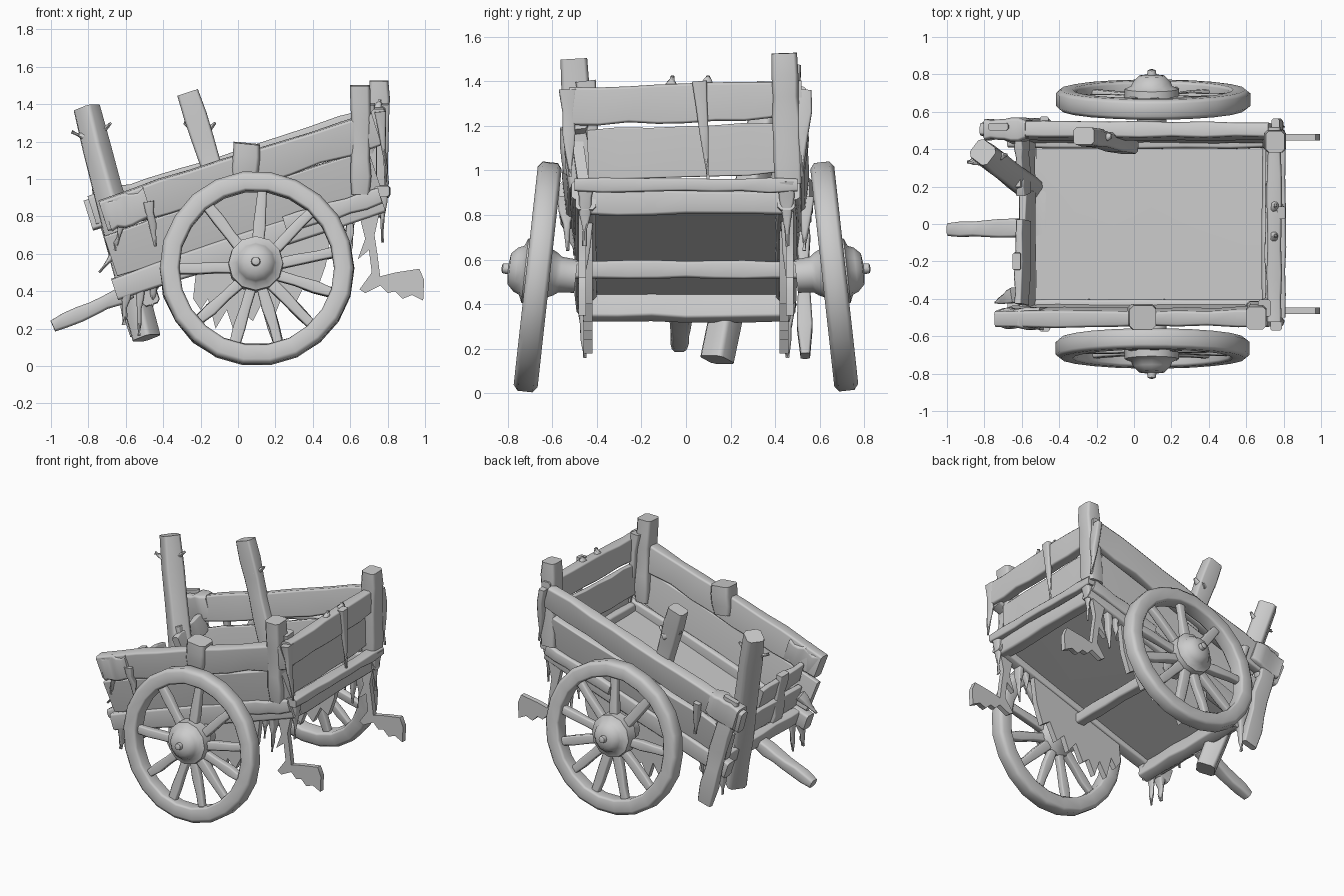
import bpy, bmesh, math, random
from mathutils import Vector, Matrix

random.seed(4)
if "Cube" in bpy.data.objects:
    bpy.data.objects.remove(bpy.data.objects["Cube"])

wood = bpy.data.materials.new("weathered_grey")
wood.use_nodes = True
GREY = (0.6, 0.6, 0.6, 1)
wood.diffuse_color = GREY
wood.node_tree.nodes["Principled BSDF"].inputs["Base Color"].default_value = GREY
FLIP = Matrix.Scale(-1, 4, (0, 1, 0))


def finish(name, bm, matrix=None):
    if matrix:
        bm.transform(matrix)
    bmesh.ops.recalc_face_normals(bm, faces=bm.faces)
    mesh = bpy.data.meshes.new(name)
    bm.to_mesh(mesh)
    bm.free()
    mesh.materials.append(wood)
    ob = bpy.data.objects.new(name, mesh)
    bpy.context.collection.objects.link(ob)
    bpy.ops.object.select_all(action='DESELECT')
    ob.select_set(True)
    bpy.context.view_layer.objects.active = ob
    bpy.ops.object.shade_smooth_by_angle(angle=math.radians(52))
    ob.modifiers.new("even_shading", 'WEIGHTED_NORMAL').keep_sharp = True
    return ob


def skin(bm, rings, closed=False):
    """Bridge equal vertex rings; cap the ends unless closed."""
    n = len(rings[0])
    pairs = list(zip(rings, rings[1:])) + ([(rings[-1], rings[0])] if closed else [])
    for a, b in pairs:
        for i in range(n):
            j = (i + 1) % n
            bm.faces.new((a[i], a[j], b[j], b[i]))
    if not closed:
        bm.faces.new(rings[0])
        bm.faces.new(rings[-1])


def beam(name, p0, p1, w, h, side=(0, 1, 0), steps=6, wear=0.005, taper=1.0, matrix=None):
    """Worn timber with chamfered edges; w runs along side, h across it."""
    p0, p1 = Vector(p0), Vector(p1)
    d = (p1 - p0).normalized()
    s = Vector(side)
    s = (s - d * s.dot(d)).normalized()
    u = d.cross(s)
    bm, rings = bmesh.new(), []
    c = 0.16 * min(w, h)
    for k in range(steps + 1):
        t = k / steps
        f = 1 + (taper - 1) * t
        if k in (0, steps):
            f *= 0.95
        a, b = w / 2 * f, h / 2 * f
        a += random.uniform(-wear, wear)
        b += random.uniform(-wear, wear)
        mid = p0.lerp(p1, t) + u * random.uniform(-wear, wear) * 0.6
        pts = ((a - c, b), (a, b - c), (a, c - b), (a - c, -b),
               (c - a, -b), (-a, c - b), (-a, b - c), (c - a, b))
        rings.append([bm.verts.new(mid + s * x + u * y) for x, y in pts])
    skin(bm, rings)
    return finish(name, bm, matrix)


def lathe(name, profile, sides, matrix, closed=False, wear=0.0):
    """Turn a (radius, y) profile about the y axis."""
    bm, rings = bmesh.new(), []
    for i in range(sides):
        a = 2 * math.pi * i / sides
        k = 1 + random.uniform(-wear, wear)
        rings.append([bm.verts.new((r * k * math.cos(a), y, r * k * math.sin(a)))
                      for r, y in profile])
    if closed:
        skin(bm, rings, True)
    else:
        skin(bm, [list(col) for col in zip(*rings)])
    return finish(name, bm, matrix)


def ragged(name, outline, y, thick, matrix=None):
    """Thin torn sheet cut from an x-z outline."""
    bm = bmesh.new()
    face = bm.faces.new([bm.verts.new((x, y - thick / 2, z)) for x, z in outline])
    grown = bmesh.ops.extrude_face_region(bm, geom=[face])["geom"]
    bmesh.ops.translate(bm, vec=(0, thick, 0),
                        verts=[v for v in grown if isinstance(v, bmesh.types.BMVert)])
    return finish(name, bm, matrix)


def splinter(name, p0, p1, w, matrix=None, side=(0, 1, 0)):
    return beam(name, p0, p1, w, w * 0.7, side, 4, 0.006, 0.15, matrix)


# Wheels, leaning outward at the bottom
RIM = [(0.415, -0.038), (0.43, -0.054), (0.495, -0.054), (0.52, -0.034),
       (0.52, 0.034), (0.495, 0.054), (0.43, 0.054), (0.415, 0.038)]
HUB = [(0.01, -0.165), (0.022, -0.16), (0.025, -0.135), (0.07, -0.13), (0.1, -0.1),
       (0.11, -0.075), (0.145, -0.06), (0.15, 0.02), (0.11, 0.05), (0.095, 0.08),
       (0.08, 0.1), (0.075, 0.17), (0.01, 0.17)]
SPOKES = [86, 46, 12, -18, -46, -74, -106, -138, 180, 128]
lean = Matrix.Rotation(math.radians(-6.3), 4, 'X')
near_wheel = Matrix.Translation((0.1, -0.665, 0.522)) @ lean
for label, m in (("right", near_wheel), ("left", FLIP @ near_wheel)):
    lathe(label + "_wheel_rim", RIM, 22, m, True, 0.006)
    lathe(label + "_wheel_hub", HUB, 12, m @ Matrix.Translation((-0.005, 0, 0.022)))
    for deg in SPOKES:
        a = math.radians(deg)
        d = Vector((math.cos(a), 0, math.sin(a)))
        beam(label + "_wheel_spoke", d * 0.11, d * 0.44, 0.055, 0.065,
             steps=3, wear=0.004, taper=0.85, matrix=m)
beam("axle", (0.1, -0.52, 0.555), (0.1, 0.52, 0.555), 0.08, 0.08, (1, 0, 0), 8, 0.003)

# Sloping bed
beam("floor", (-0.52, 0, 0.435), (0.72, 0, 0.86), 0.86, 0.03, wear=0.001)

# Side walls: chassis beam, lower board and top rail, flaring outward
for label, m in (("right", None), ("left", FLIP)):
    far = label == "left"
    x0, dz = (-0.8, 0.03) if far else (-0.72, 0)
    beam(label + "_chassis_beam", (-0.66, -0.45, 0.41), (0.77, -0.45, 0.885),
         0.09, 0.13, matrix=m)
    beam(label + "_chassis_runner", (0.25, -0.475, 0.755), (0.76, -0.475, 0.91),
         0.08, 0.09, matrix=m)
    beam(label + "_lower_board", (-0.68, -0.47, 0.585), (0.73, -0.475, 1.055),
         0.05, 0.23, (0, 1, 0.15), matrix=m)
    beam(label + "_top_rail", (x0, -0.5, 0.8 + dz + (x0 + 0.72) * 0.33),
         (0.74, -0.495, 1.27 + dz), 0.085, 0.18, (0, 1, 0.12), 9, 0.007, matrix=m)
    beam(label + "_rail_end_wrap", (x0 + 0.02, -0.505, 0.8 + dz),
         (x0 + 0.24, -0.505, 0.87 + dz), 0.11, 0.17, wear=0.01, matrix=m)
    splinter(label + "_rail_splinter", (-0.48, -0.54, 0.88), (-0.44, -0.53, 0.64), 0.08, m)
    splinter(label + "_rail_stub", (-0.62, -0.51, 0.76), (-0.66, -0.5, 0.62), 0.06, m)
    splinter(label + "_corner_strip", (0.76, -0.53, 1.36), (0.8, -0.52, 0.97), 0.08, m)
    # Drips hanging from the chassis
    for x, top, low, w in ((0.78, 0.95, 0.66, 0.08), (0.6, 0.78, 0.52, 0.06),
                           (0.54, 0.76, 0.6, 0.06), (-0.6, 0.4, 0.22, 0.09),
                           (-0.52, 0.44, 0.16, 0.08), (-0.45, 0.46, 0.32, 0.08)):
        splinter(label + "_chassis_drip", (x, -0.45, top), (x - 0.01, -0.455, low), w, m)
    # Torn scraps below the chassis and the scrap trailing behind
    ragged(label + "_torn_skirt", [
        (-0.22, 0.55), (-0.24, 0.36), (-0.2, 0.3), (-0.16, 0.36),
        (-0.12, 0.2), (-0.06, 0.3), (-0.02, 0.18), (0.03, 0.28), (0.08, 0.24),
        (0.14, 0.36), (0.2, 0.28), (0.24, 0.38), (0.3, 0.32), (0.36, 0.44),
        (0.42, 0.4), (0.47, 0.54), (0.5, 0.76)], -0.44, 0.04, m)
    ragged(label + "_trailing_scrap", [
        (0.64, 0.84), (0.68, 0.68), (0.64, 0.57), (0.7, 0.62), (0.715, 0.5), (0.65, 0.41),
        (0.68, 0.39), (0.76, 0.43), (0.8, 0.39), (0.84, 0.4), (0.88, 0.36),
        (0.93, 0.38), (0.99, 0.35), (0.995, 0.46), (0.97, 0.52), (0.84, 0.5),
        (0.76, 0.48), (0.745, 0.6), (0.73, 0.7), (0.77, 0.88)], -0.465, 0.035, m)

# Tall corner and side posts
beam("right_tail_post", (0.655, -0.47, 0.92), (0.655, -0.503, 1.5), 0.125, 0.11)
splinter("right_tail_post_strip", (0.7, -0.45, 1.4), (0.72, -0.39, 0.92), 0.1)
beam("left_tail_post", (0.745, 0.46, 0.94), (0.755, 0.44, 1.525), 0.12, 0.11)
beam("right_middle_post", (0.03, -0.49, 0.99), (0.05, -0.5, 1.19), 0.13, 0.14, steps=3)
beam("left_middle_post", (-0.03, 0.42, 0.72), (-0.27, 0.47, 1.46), 0.09, 0.12)
splinter("middle_post_chip", (-0.17, 0.46, 1.25), (-0.29, 0.47, 1.3), 0.09)
splinter("middle_post_chip", (-0.19, 0.46, 1.24), (-0.12, 0.47, 1.3), 0.09)
beam("loose_post", (-0.49, 0.14, 0.15), (-0.81, 0.385, 1.38), 0.13, 0.13, (0.6, 0.8, 0))
splinter("loose_post_chip", (-0.77, 0.35, 1.21), (-0.89, 0.33, 1.25), 0.1)
splinter("loose_post_chip", (-0.77, 0.35, 1.21), (-0.68, 0.37, 1.3), 0.1)
beam("left_front_post", (-0.52, 0.535, 0.17), (-0.73, 0.52, 0.96), 0.06, 0.11, wear=0.01)

# Raised tail end: cross beams and boards
beam("tail_top_rail", (0.75, -0.52, 1.285), (0.75, 0.52, 1.32), 0.075, 0.17, (1, 0, 0), 8)
beam("tail_lower_board", (0.72, -0.44, 1.07), (0.72, 0.42, 1.1), 0.04, 0.23, (1, 0, 0))
beam("tail_sill", (0.77, -0.5, 0.935), (0.77, 0.5, 0.935), 0.08, 0.06, (1, 0, 0), 8)
beam("tail_cross_beam", (0.73, -0.46, 0.855), (0.73, 0.46, 0.855), 0.09, 0.11, (1, 0, 0))
splinter("tail_splinter", (0.79, 0.06, 1.4), (0.79, 0.1, 0.95), 0.07, None, (0, 1, 0.1))
for y in (-0.07, 0.09):
    splinter("tail_rail_chip", (0.75, y, 1.35), (0.755, y + 0.01, 1.425), 0.08)

# Low front end leaning with the bed: cross beam, broken boards and uprights
beam("front_cross_beam", (-0.48, -0.46, 0.39), (-0.48, 0.46, 0.39), 0.09, 0.13, (1, 0, 0.33))
beam("front_sill", (-0.57, -0.48, 0.44), (-0.57, 0.48, 0.44), 0.06, 0.1, (1, 0, 0.33))
beam("front_lower_board", (-0.57, -0.44, 0.58), (-0.57, 0.46, 0.58), 0.04, 0.17, (1, 0, 0.33))
beam("front_upper_board", (-0.6, -0.43, 0.76), (-0.59, 0.02, 0.73), 0.045, 0.15, (1, 0, 0.33))
beam("front_upper_stub", (-0.6, 0.47, 0.78), (-0.59, 0.16, 0.73), 0.045, 0.13, (1, 0, 0.33))
for y in (-0.2, 0.25):
    beam("front_upright", (-0.55, y, 0.4), (-0.63, y, 0.84), 0.1, 0.04, wear=0.01)
splinter("front_corner_splinter", (-0.64, -0.38, 0.62), (-0.74, -0.42, 0.5), 0.08)

# Broken pull shaft
beam("pull_shaft", (-0.57, -0.02, 0.4), (-0.99, -0.03, 0.215), 0.1, 0.09, taper=0.75)
